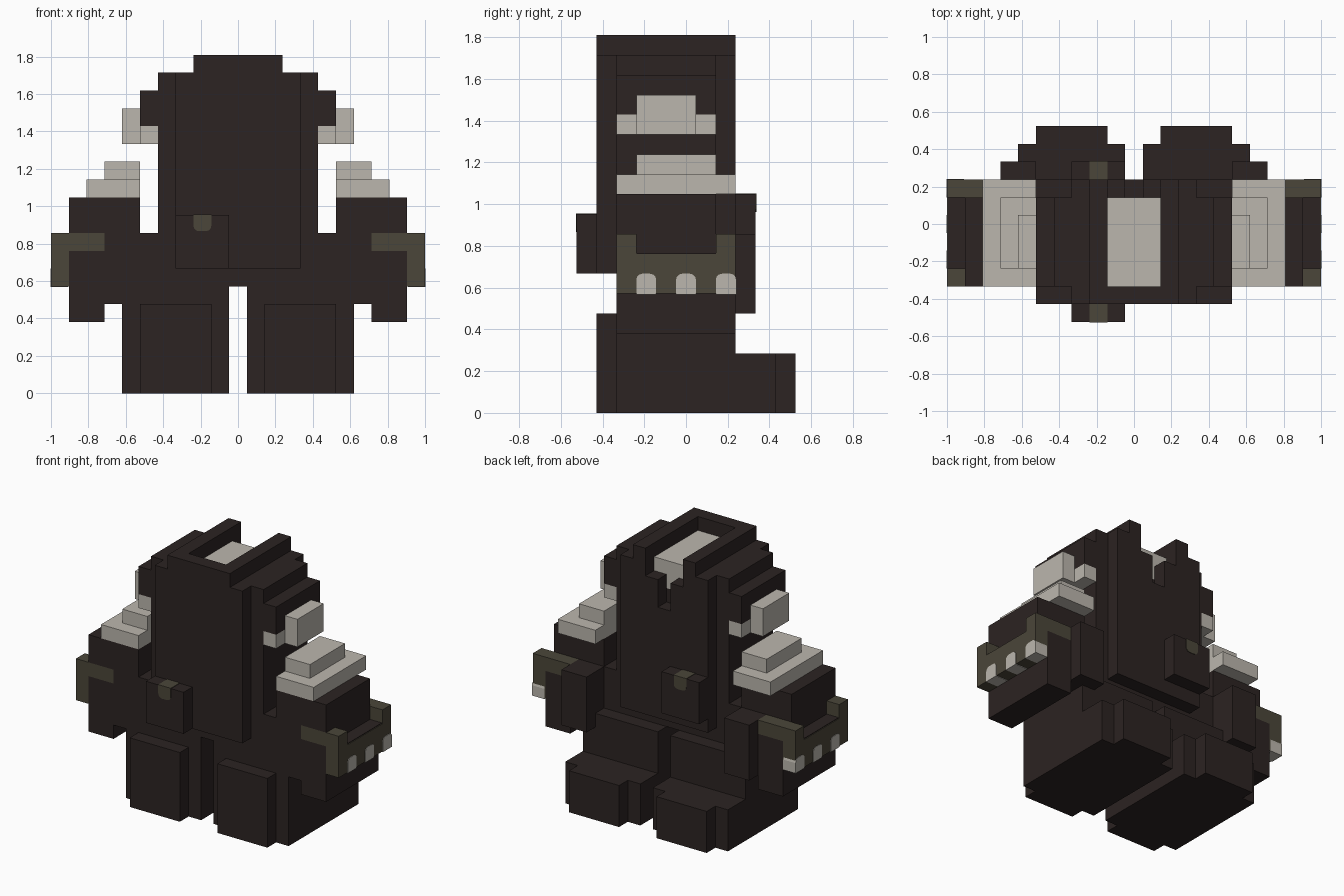
import bpy, bmesh

if "Cube" in bpy.data.objects:
    bpy.data.objects.remove(bpy.data.objects["Cube"])

U = 2 / 21  # size of one block


def material(name, rgb):
    m = bpy.data.materials.new(name)
    m.diffuse_color = (*rgb, 1)
    m.use_nodes = True
    m.node_tree.nodes["Principled BSDF"].inputs["Base Color"].default_value = m.diffuse_color
    return m


DARK = material("dark brown", (0.025, 0.017, 0.016))
PALE = material("pale grey", (0.50, 0.47, 0.42))
OLIVE = material("olive", (0.07, 0.061, 0.041))


def blocks(name, mat, boxes, round_axis=None, round_top=True):
    """Boxes given as (x0, x1, y0, y1, z0, z1) in block units.
    round_axis rounds the upper or lower edges that run along that axis."""
    bm = bmesh.new()
    for x0, x1, y0, y1, z0, z1 in boxes:
        part = bmesh.ops.create_cube(bm, size=1)["verts"]
        for v in part:
            v.co.x = (x0 if v.co.x < 0 else x1) * U
            v.co.y = (y0 if v.co.y < 0 else y1) * U
            v.co.z = (z0 if v.co.z < 0 else z1) * U
        if round_axis is not None:
            level = (z1 if round_top else z0) * U
            edges = {e for v in part for e in v.link_edges
                     if all(abs(w.co.z - level) < 1e-5 for w in e.verts)
                     and abs((e.verts[0].co - e.verts[1].co)[round_axis]) > 1e-5}
            bmesh.ops.bevel(bm, geom=list(edges), offset=0.3 * U,
                            segments=3, profile=0.5, affect='EDGES')
    bmesh.ops.recalc_face_normals(bm, faces=bm.faces)
    mesh = bpy.data.meshes.new(name)
    bm.to_mesh(mesh)
    bm.free()
    mesh.materials.append(mat)
    ob = bpy.data.objects.new(name, mesh)
    bpy.context.collection.objects.link(ob)
    return ob


def pair(name, mat, boxes, **kw):
    """One object on each side of the body."""
    blocks("right_" + name, mat, boxes, **kw)
    flipped = [(-b[1], -b[0], *b[2:]) for b in boxes]
    blocks("left_" + name, mat, flipped, **kw)


# Torso core, with the pale lining set into its top
blocks("torso", DARK, [(-4.5, 4.5, -3.5, 1.5, 6, 16),
                       (-4.5, -1.5, -3.5, 1.5, 16, 18),
                       (1.5, 4.5, -3.5, 1.5, 16, 18)])
blocks("neck_lining", PALE, [(-1.5, 1.5, -3.5, 1.5, 16, 18)])
blocks("back_panel", DARK, [(-3.5, 3.5, -4.5, -3.5, 7, 18)])

# Chest panel with a stepped neck opening
blocks("chest_panel", DARK, [(-3.5, 3.5, 1.5, 2.5, 7, 15),
                             (-3.5, -0.5, 1.5, 2.5, 15, 17),
                             (0.5, 3.5, 1.5, 2.5, 15, 17),
                             (-3.5, -1.5, 1.5, 2.5, 17, 18),
                             (1.5, 3.5, 1.5, 2.5, 17, 18)])
blocks("collar", DARK, [(-2.5, 2.5, -4.5, -3.5, 18, 19),
                        (-2.5, -1.5, -3.5, 2.5, 18, 19),
                        (1.5, 2.5, -3.5, 2.5, 18, 19)])

# Shoulders and their plates
pair("shoulder", DARK, [(4.5, 5.5, -3.5, 1.5, 15, 17)])
pair("shoulder_plate", PALE, [(4.5, 5.5, -3.5, 1.5, 14, 15),
                              (5.5, 6.5, -2.5, 0.5, 14, 16)])

# Hips, legs and feet
pair("hip", DARK, [(4.5, 5.5, -3.5, 1.5, 6, 9)])
pair("leg", DARK, [(0.5, 5.5, -3.5, 2.5, 0, 6),
                   (5.5, 6.5, -3.5, 2.5, 0, 5),
                   (1.5, 5.5, -4.5, -3.5, 0, 5)])
pair("foot", DARK, [(0.5, 6.5, 2.5, 4.5, 0, 3),
                    (1.5, 5.5, 4.5, 5.5, 0, 3)])

# Arms
pair("arm", DARK, [(5.5, 9.5, -3.5, 1.5, 9, 11),
                   (5.5, 7.5, -3.5, 2.5, 5, 9),
                   (7.5, 9.5, -2.5, 1.5, 8, 9),
                   (5.5, 7.5, 2.5, 3.5, 5, 9)])
pair("hand", DARK, [(7.5, 9.5, -3.5, 2.5, 4, 8)])
pair("arm_plate", PALE, [(5.5, 8.5, -3.5, 2.5, 11, 12),
                         (5.5, 7.5, -2.5, 1.5, 12, 13)])

# Knuckle guards with pale studs
pair("knuckle_guard", OLIVE, [(9.5, 10.5, -3.5, 2.5, 6, 8),
                              (7.5, 10.5, -3.5, -2.5, 8, 9),
                              (7.5, 10.5, 1.5, 2.5, 8, 9)])
pair("knuckle_recess", DARK, [(9.5, 10.45, -2.5, 1.5, 8, 8.05)])
pair("knuckle_studs", PALE, [(9.55, 10.54, -2.5, -1.5, 5.96, 7),
                             (9.55, 10.54, -0.5, 0.5, 5.96, 7),
                             (9.55, 10.54, 1.5, 2.54, 5.96, 7)],
     round_axis=0)

# Belt pouches, one on each face of the torso, with buckles
blocks("back_pouch", DARK, [(-3.5, -0.5, -5.5, -4.5, 7, 10)])
blocks("chest_pouch", DARK, [(-3.5, -0.5, 2.5, 3.5, 8, 11)])
blocks("pouch_buckles", OLIVE, [(-2.5, -1.5, -5.54, -4.5, 9.1, 10.04),
                                (-2.5, -1.5, 2.5, 3.54, 10.1, 11.04)],
       round_axis=1, round_top=False)
